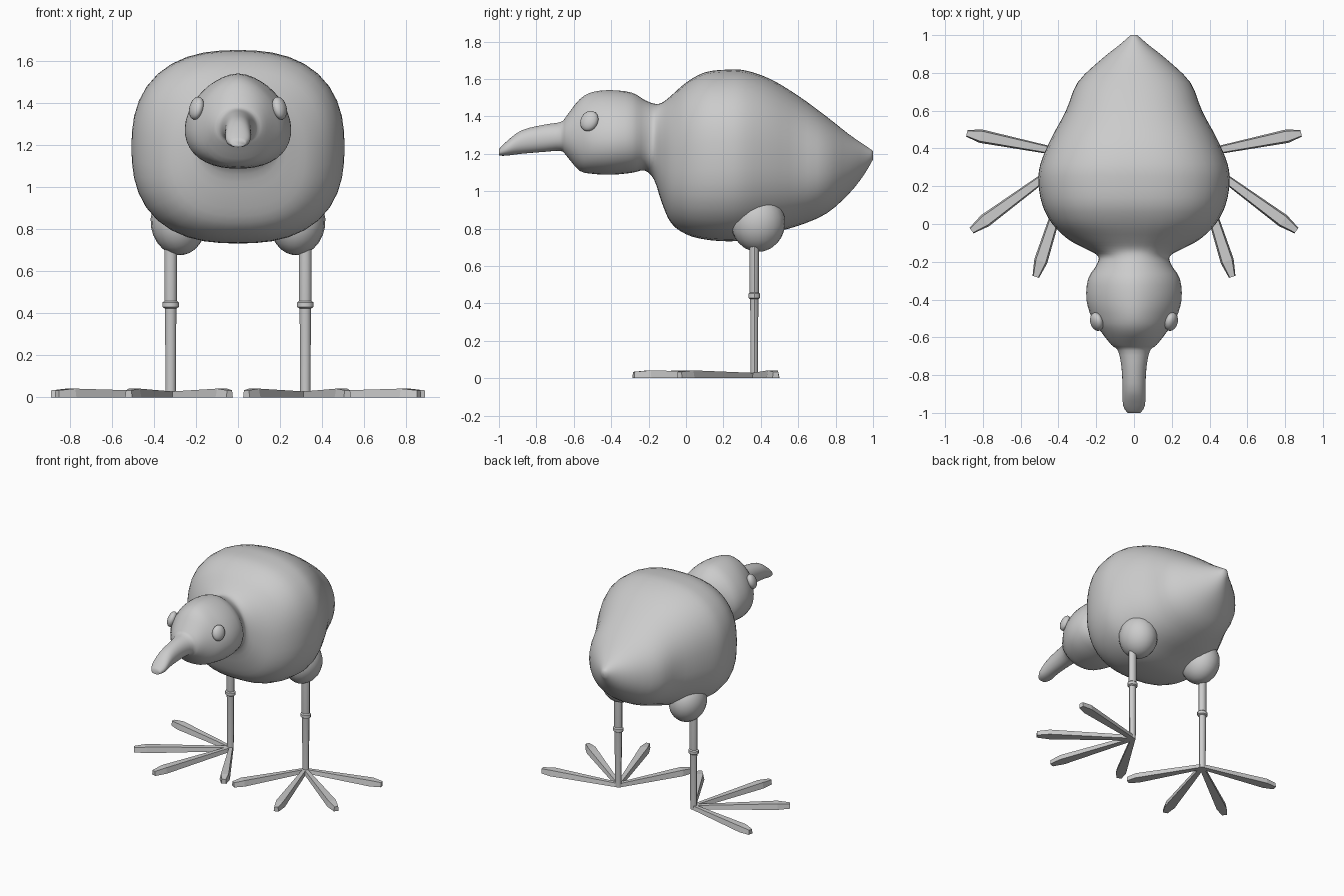
import bpy, bmesh, math
from mathutils import Vector, Matrix

if "Cube" in bpy.data.objects:
    bpy.data.objects.remove(bpy.data.objects["Cube"])


def make_object(name, bm, smooth=None):
    bmesh.ops.recalc_face_normals(bm, faces=bm.faces)
    me = bpy.data.meshes.new(name)
    bm.to_mesh(me)
    bm.free()
    ob = bpy.data.objects.new(name, me)
    bpy.context.collection.objects.link(ob)
    if smooth is not None:
        bpy.ops.object.select_all(action='DESELECT')
        ob.select_set(True)
        bpy.context.view_layer.objects.active = ob
        bpy.ops.object.shade_smooth_by_angle(angle=math.radians(smooth))
    return ob


def loft(rings):
    bm = bmesh.new()
    loops = [[bm.verts.new(p) for p in r] for r in rings]
    n = len(loops[0])
    for a, b in zip(loops, loops[1:]):
        for i in range(n):
            j = (i + 1) % n
            bm.faces.new((a[i], a[j], b[j], b[i]))
    bm.faces.new(loops[0])
    bm.faces.new(loops[-1][::-1])
    return bm


# Body, head and beak: one loft along y (y, top z, bottom z, half width)
stations = [
    (-1.0, 1.225, 1.19, .035), (-.96, 1.265, 1.19, .058), (-.88, 1.325, 1.2, .06),
    (-.76, 1.355, 1.21, .066), (-.67, 1.37, 1.215, .085), (-.64, 1.40, 1.19, .12),
    (-.57, 1.49, 1.11, .175), (-.5, 1.53, 1.093, .222), (-.4, 1.54, 1.088, .252),
    (-.29, 1.527, 1.098, .243), (-.22, 1.487, 1.11, .2), (-.17, 1.468, 1.06, .19),
    (-.13, 1.472, .94, .26), (-.08, 1.51, .83, .35), (0, 1.58, .77, .432),
    (.1, 1.635, .742, .485), (.22, 1.65, .732, .506), (.32, 1.645, .74, .495),
    (.45, 1.60, .775, .44), (.6, 1.51, .815, .36), (.75, 1.4, .88, .298),
    (.87, 1.305, .985, .175), (.95, 1.25, 1.085, .075), (1.0, 1.215, 1.17, .018)]


def catmull(p0, p1, p2, p3, t):
    return [.5 * (2 * b + (c - a) * t + (2 * a - 5 * b + 4 * c - d) * t * t
                  + (3 * b - a - 3 * c + d) * t ** 3)
            for a, b, c, d in zip(p0, p1, p2, p3)]


def blend(y, keys):
    for (y0, v0), (y1, v1) in zip(keys, keys[1:]):
        if y <= y1:
            f = max(0, (y - y0) / (y1 - y0))
            return v0 + (v1 - v0) * f
    return keys[-1][1]


def section(y, top, bot, hw, sides=40):
    nu = blend(y, [(-1, 2.2), (-.65, 2), (-.5, 1.7), (-.25, 1.8), (0, 2.5), (.5, 2.4), (1, 2)])
    nl = blend(y, [(-1, 2.2), (-.25, 2.3), (0, 2.6), (.5, 2.4), (1, 2)])
    zc = bot + (top - bot) * blend(y, [(-.7, .5), (-.5, .41), (-.25, .43), (0, .5), (1, .5)])
    ring = []
    for i in range(sides):
        a = 2 * math.pi * i / sides
        c, s = math.cos(a), math.sin(a)
        n = nu if s >= 0 else nl
        r = (abs(c) ** n + abs(s) ** n) ** (-1 / n)
        h = top - zc if s >= 0 else zc - bot
        ring.append((hw * r * c, y, zc + h * r * s))
    return ring


pts = [stations[0]] + stations + [stations[-1]]
rings = [section(*catmull(*pts[i:i + 4], k / 3))
         for i in range(len(stations) - 1) for k in range(3)]
rings.append(section(*stations[-1]))
make_object("body", loft(rings), 60)


def ellipsoid(name, loc, radii, rot=Matrix.Identity(4)):
    bm = bmesh.new()
    m = Matrix.Translation(loc) @ rot @ Matrix.Diagonal((*radii, 1))
    bmesh.ops.create_uvsphere(bm, u_segments=20, v_segments=12, radius=1, matrix=m)
    return make_object(name, bm, 60)


def tube(name, x, y, profile, sides=10):
    return make_object(name, loft([
        [(x + r * math.cos(2 * math.pi * i / sides), y + .85 * r * math.sin(2 * math.pi * i / sides), z)
         for i in range(sides)] for z, r in profile]), 40)


# Toe: thin flat paddle, widest near the blunt tip
def toe(name, base, tip):
    base, tip = Vector((*base, 0)), Vector((*tip, 0))
    d = tip - base
    side = Vector((-d.y, d.x, 0)).normalized()
    rings = []
    for t, w, z in ((0, .016, .028), (.87, .036, .042), (1, .018, .034)):
        c = base + d * t
        up = Vector((0, 0, z))
        rings.append([c - side * w, c + side * w, c + side * w * .75 + up, c - side * w * .75 + up])
    make_object(name, loft(rings))


toe_tips = ((.885, .48), (.86, -.035), (.52, -.28), (.04, -.115))
for s, label in ((1, "right"), (-1, "left")):
    # Eye
    ellipsoid(label + "_eye", (s * .197, -.517, 1.375), (.032, .049, .057),
              Matrix.Rotation(s * -.35, 4, 'Z') @ Matrix.Rotation(s * -.3, 4, 'Y')
              @ Matrix.Rotation(-.35, 4, 'X'))
    # Thigh
    ellipsoid(label + "_thigh", (s * .285, .385, .83), (.13, .145, .155),
              Matrix.Rotation(s * .15, 4, 'Y'))
    # Leg with ankle ring
    tube(label + "_leg", s * .32, .365, [(0, .024), (.42, .027), (.44, .03), (.78, .03)])
    tube(label + "_ankle_ring", s * .32, .365,
         [(.422, .026), (.43, .039), (.452, .039), (.462, .026)])
    # Toes
    for i, (x, y) in enumerate(toe_tips):
        toe(f"{label}_toe_{i + 1}", (s * .315, .365), (s * x, y))
